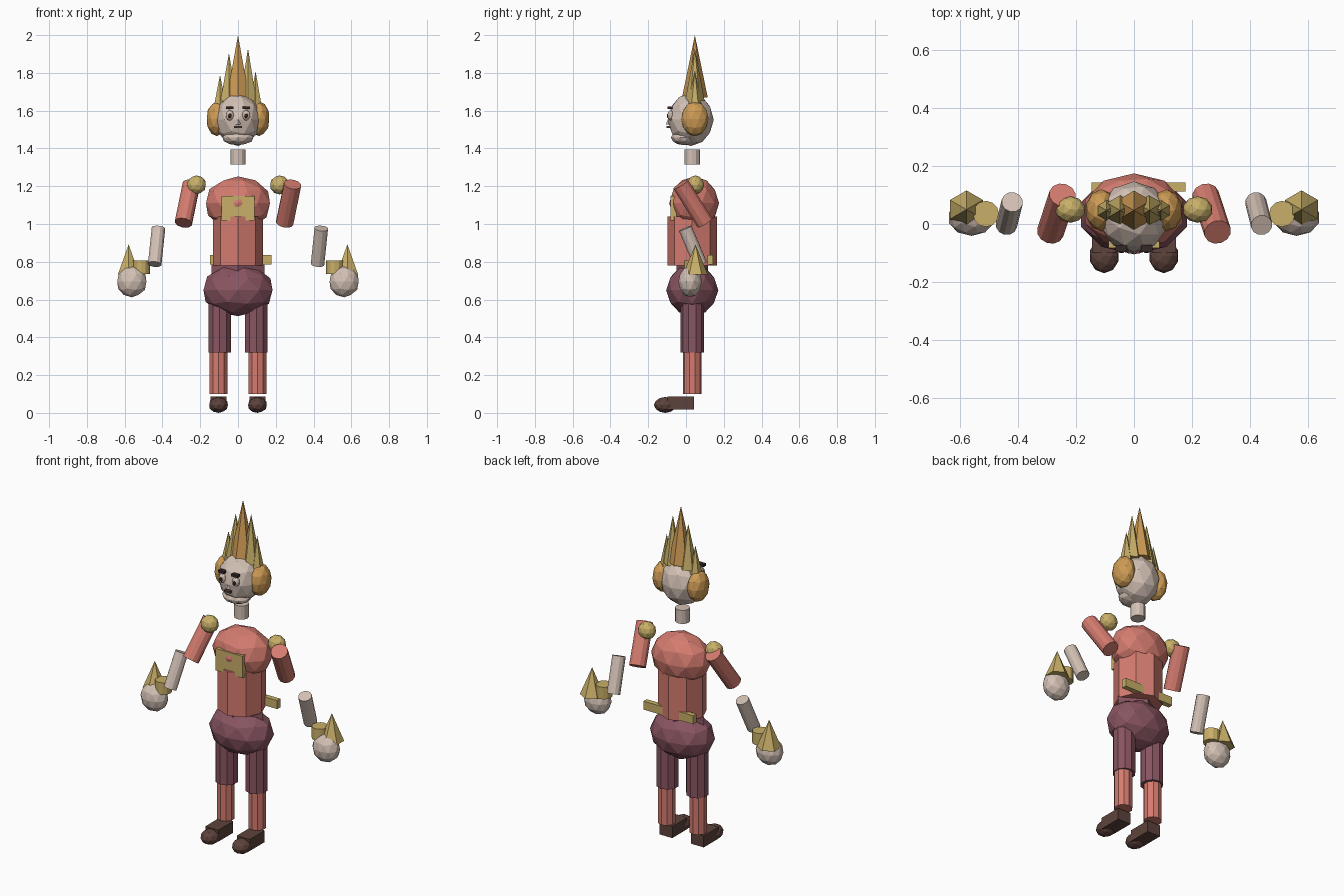
import bpy
from mathutils import Vector

if "Cube" in bpy.data.objects:
    bpy.data.objects.remove(bpy.data.objects["Cube"])


def material(name, r, g, b):
    m = bpy.data.materials.new(name)
    m.diffuse_color = (r, g, b, 1)
    m.use_nodes = True
    m.node_tree.nodes["Principled BSDF"].inputs["Base Color"].default_value = m.diffuse_color
    return m


SKIN = material("skin", .65, .53, .46)
RED = material("coral_red", .66, .2, .16)
PURPLE = material("plum", .25, .09, .12)
GOLD = material("gold", .58, .43, .14)
ORANGE = material("orange", .62, .33, .09)
BROWN = material("dark_brown", .11, .055, .045)
DARK = material("near_black", .035, .02, .02)


def finish(name, mat, scale=(1, 1, 1)):
    o = bpy.context.object
    o.name = name
    o.scale = scale
    o.data.materials.append(mat)
    return o


def ball(name, mat, loc, radii, sub=2):
    bpy.ops.mesh.primitive_ico_sphere_add(subdivisions=sub, radius=1, location=loc)
    return finish(name, mat, radii)


def box(name, mat, loc, size):
    bpy.ops.mesh.primitive_cube_add(size=1, location=loc)
    return finish(name, mat, size)


def cone(name, mat, x, y, z0, z1, r, sides=6):
    bpy.ops.mesh.primitive_cone_add(vertices=sides, radius1=r, radius2=0, depth=z1 - z0,
                                    location=(x, y, (z0 + z1) / 2))
    return finish(name, mat)


def tube(name, mat, a, b, r, sides=10, flat=1):
    a, b = Vector(a), Vector(b)
    d = b - a
    bpy.ops.mesh.primitive_cylinder_add(vertices=sides, radius=r, depth=d.length,
                                        location=(a + b) / 2,
                                        rotation=d.to_track_quat('Z', 'Y').to_euler())
    return finish(name, mat, (1, flat, 1))


Y = .033  # depth of the body axis

# Head, jaw and neck
ball("head", SKIN, (0, .025, 1.553), (.122, .122, .14))
ball("jaw", SKIN, (0, -.01, 1.457), (.085, .07, .04))
tube("neck", SKIN, (0, Y, 1.315), (0, Y, 1.395), .04, 12)

# Face
box("mouth", BROWN, (0, -.092, 1.513), (.04, .02, .011))
cone("nose", SKIN, 0, -.092, 1.528, 1.565, .014, 4)
for s, side in ((-1, "left"), (1, "right")):
    ball(side + "_eye", SKIN, (s * .043, -.08, 1.575), (.022, .018, .028))
    ball(side + "_pupil", DARK, (s * .043, -.094, 1.573), (.012, .008, .015), 1)
    box(side + "_eyebrow", DARK, (s * .044, -.085, 1.616), (.04, .025, .014))
    ball(side + "_hair_bun", ORANGE, (s * .112, .047, 1.557), (.056, .073, .092))

# Spiked hair
for i, (x, top, base, r, mat) in enumerate((
        (0, 2.0, 1.67, .068, ORANGE),
        (-.048, 1.905, 1.65, .052, GOLD), (.053, 1.93, 1.65, .052, GOLD),
        (-.095, 1.79, 1.63, .036, GOLD), (.093, 1.81, 1.63, .036, GOLD))):
    cone(f"hair_spike_{i + 1}", mat, x, .047, base, top, r)

# Torso, chest plate, belt and hips
ball("chest", RED, (0, .043, 1.11), (.178, .132, .142))
tube("torso", RED, (0, Y, .78), (0, Y, 1.04), .132, 8)
box("chest_plate", GOLD, (0, -.067, 1.083), (.176, .032, .13))
box("belt", GOLD, (.015, .128, .81), (.325, .03, .05))
tube("waist", PURPLE, (0, Y, .7), (0, Y, .785), .14, 4, .6)
ball("hips", PURPLE, (0, Y, .65), (.192, .138, .138))

# Arms: (x, half lean in y) differ per side
for s, side in ((-1, "left"), (1, "right")):
    ball(side + "_shoulder", GOLD, (s * .22, .05, 1.207), (.052, .046, .05))
    c = Vector((s * .268, .036, 1.108))
    d = Vector((.021, -s * .064, .102))
    tube(side + "_upper_arm", RED, c - d, c + d, .047, 12)
    c = Vector((s * .431, .036, .882))
    d = Vector((.01, -s * .04, .095))
    tube(side + "_forearm", SKIN, c - d, c + d, .037, 12)
    ball(side + "_hand", SKIN, (s * .562, .022, .695), (.081, .063, .083))
    tube(side + "_cuff", GOLD, (s * .512, .035, .735), (s * .512, .035, .806), .045, 12)
    cone(side + "_hand_spike", GOLD, s * .579, .05, .732, .892, .066)

# Legs and shoes
for s, side in ((-1, "left"), (1, "right")):
    tube(side + "_thigh", PURPLE, (s * .097, Y, .32), (s * .097, Y, .62), .062, 10)
    tube(side + "_shin", RED, (s * .103, Y, .1), (s * .103, Y, .33), .05, 10)
    box(side + "_shoe", BROWN, (s * .103, -.028, .052), (.085, .14, .068))
    ball(side + "_toe", BROWN, (s * .103, -.11, .042), (.052, .06, .042))
